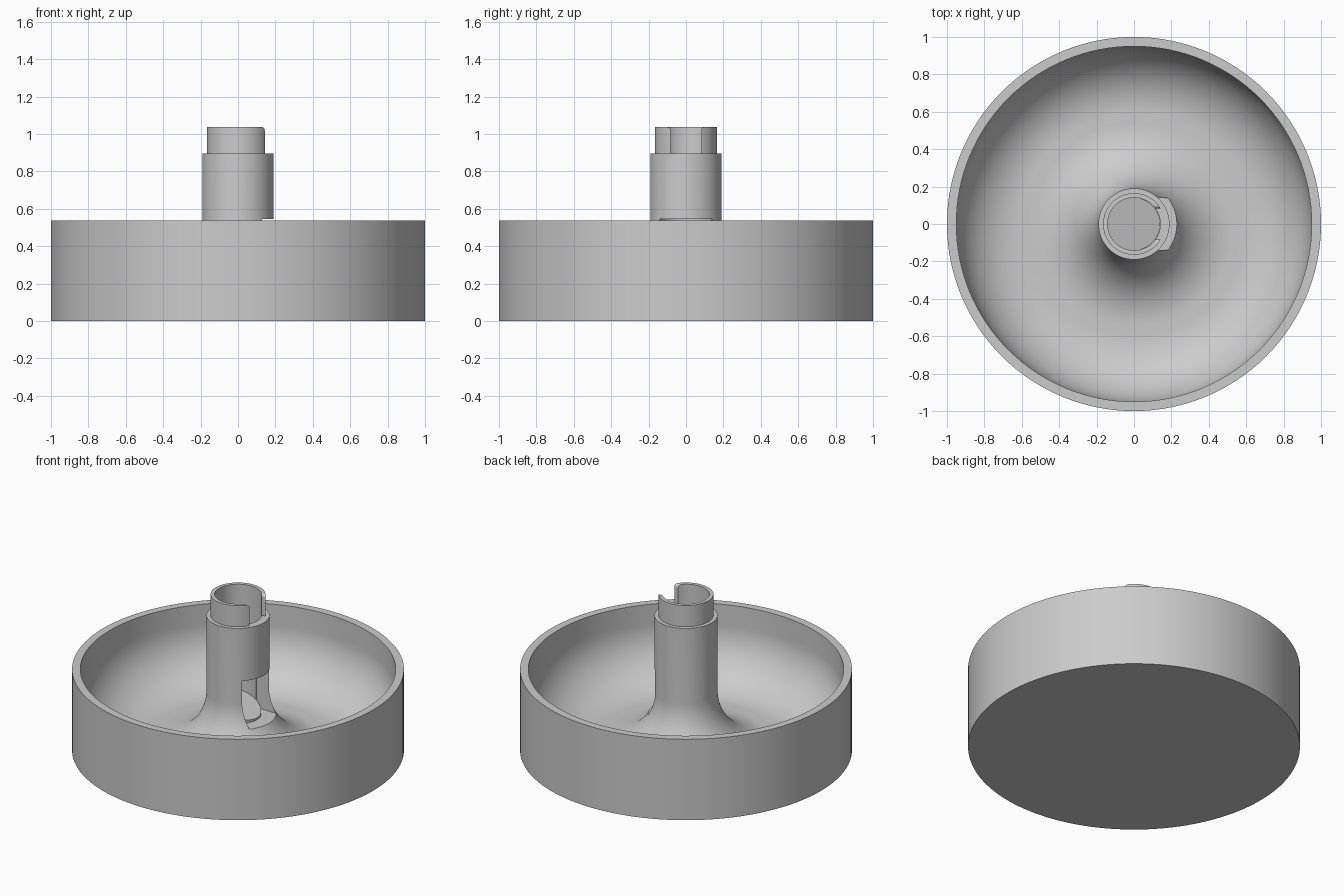
import bpy, bmesh
from math import sin, cos, pi, radians

old = bpy.data.objects.get("Cube")
if old:
    bpy.data.objects.remove(old, do_unlink=True)

SIDES = 128
BORE = 0.141
FLOOR = 0.05
ROUND = 0.35
SILL = 0.24
GREY = (0.6, 0.6, 0.6, 1)

mat = bpy.data.materials.new("plain grey")
mat.use_nodes = True
mat.diffuse_color = GREY
mat.node_tree.nodes["Principled BSDF"].inputs["Base Color"].default_value = GREY


def finish(name, bm):
    bmesh.ops.recalc_face_normals(bm, faces=bm.faces)
    mesh = bpy.data.meshes.new(name)
    bm.to_mesh(mesh)
    bm.free()
    mesh.materials.append(mat)
    obj = bpy.data.objects.new(name, mesh)
    bpy.context.collection.objects.link(obj)
    return obj


def arc(cx, cz, r, start, end, steps=24):
    angles = [radians(start + (end - start) * i / steps) for i in range(steps + 1)]
    return [(cx + r * cos(a), cz + r * sin(a)) for a in angles]


def lathe(name, profile):
    bm = bmesh.new()
    verts = [bm.verts.new((r, 0, z)) for r, z in profile]
    edges = [bm.edges.new(pair) for pair in zip(verts, verts[1:])]
    bmesh.ops.spin(bm, geom=verts + edges, cent=(0, 0, 0), axis=(0, 0, 1),
                   angle=2 * pi, steps=SIDES)
    bmesh.ops.remove_doubles(bm, verts=bm.verts, dist=1e-5)
    return finish(name, bm)


def prism(name, outline, offset):
    bm = bmesh.new()
    face = bm.faces.new([bm.verts.new(p) for p in outline])
    extruded = bmesh.ops.extrude_face_region(bm, geom=[face])
    moved = [g for g in extruded["geom"] if isinstance(g, bmesh.types.BMVert)]
    bmesh.ops.translate(bm, verts=moved, vec=offset)
    return finish(name, bm)


# Dish with a rounded trough rising into the stepped central column
dish = lathe("dish_and_column",
             [(0, 0), (1, 0), (1, 0.538), (0.95, 0.538)]
             + arc(0.95 - ROUND, FLOOR + ROUND, ROUND, 0, -90)
             + arc(0.19 + ROUND, FLOOR + ROUND, ROUND, 270, 180)
             + [(0.19, 0.897), (0.165, 0.897), (0.165, 1.037), (0, 1.037)])

# Bore down the column, ending in a ramp that falls towards the outlet
bm = bmesh.new()
bmesh.ops.create_cone(bm, cap_ends=True, segments=SIDES, radius1=BORE, radius2=BORE, depth=2)
for v in bm.verts:
    v.co.z = 1.2 if v.co.z > 0 else SILL + 0.012 + 0.4 * (BORE - v.co.x)
bore = finish("bore_cutter", bm)

# Outlet through the foot of the column, with a flat sill
sill = [(x, y, SILL) for x, y in arc(0, 0, BORE - 0.001, -75, 75, 40)]
edge = 0.14
outlet = prism("outlet_cutter",
               sill + [(sill[-1][0], edge, SILL), (0.45, edge, SILL),
                       (0.45, -edge, SILL), (sill[0][0], -edge, SILL)],
               (0, 0, 0.547 - SILL))

# Slot in the narrow collar, with rounded upper corners
half = [(0.082, 0.897)] + arc(0.102, 1.017, 0.02, 180, 90, 6) + [(0.102, 1.1)]
slot = prism("slot_cutter",
             [(0.05, y, z) for y, z in half] + [(0.05, -y, z) for y, z in reversed(half)],
             (0.2, 0, 0))

bpy.ops.object.select_all(action="DESELECT")
bpy.context.view_layer.objects.active = dish
dish.select_set(True)
for cutter in (bore, outlet, slot):
    cutter.hide_render = True
    mod = dish.modifiers.new(cutter.name, "BOOLEAN")
    mod.operation = "DIFFERENCE"
    mod.solver = "EXACT"
    mod.object = cutter
    bpy.ops.object.modifier_apply(modifier=mod.name)
    bpy.data.objects.remove(cutter, do_unlink=True)

bpy.ops.object.shade_smooth_by_angle(angle=radians(30))
